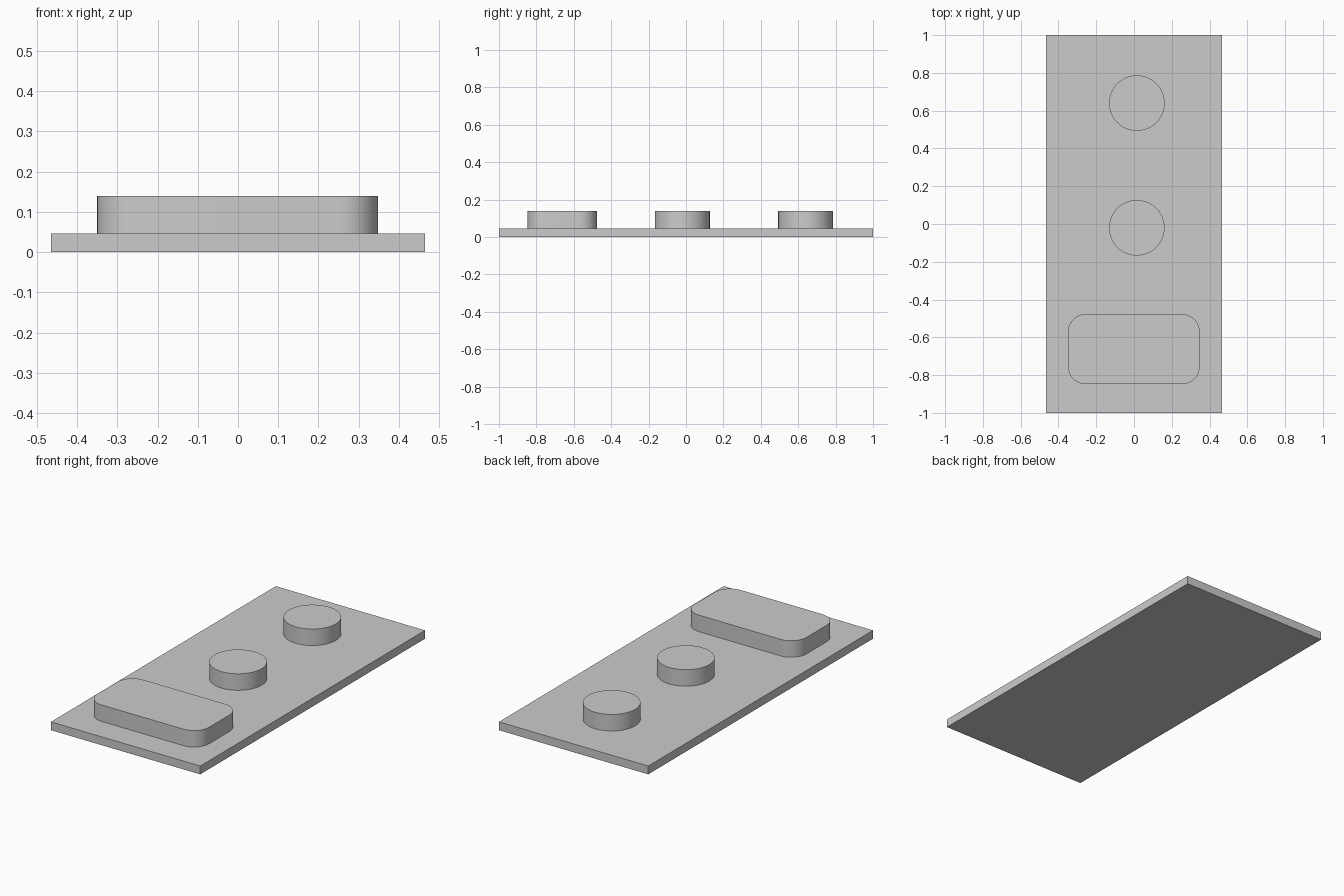
import bpy
import bmesh
from math import radians
from mathutils import Matrix

if "Cube" in bpy.data.objects:
    bpy.data.objects.remove(bpy.data.objects["Cube"], do_unlink=True)

PLATE_TOP = 0.047
BUTTON_TOP = 0.14
EMBED = 0.01  # buttons sink slightly into the plate

grey = bpy.data.materials.new("light_grey")
grey.use_nodes = True
colour = (0.6, 0.6, 0.6, 1)
grey.diffuse_color = colour
grey.node_tree.nodes["Principled BSDF"].inputs["Base Color"].default_value = colour


def finish(name, bm, smooth=False):
    mesh = bpy.data.meshes.new(name)
    bm.to_mesh(mesh)
    bm.free()
    mesh.materials.append(grey)
    obj = bpy.data.objects.new(name, mesh)
    bpy.context.collection.objects.link(obj)
    if smooth:
        bpy.ops.object.select_all(action="DESELECT")
        obj.select_set(True)
        bpy.context.view_layer.objects.active = obj
        bpy.ops.object.shade_smooth_by_angle(angle=radians(30))
    return obj


def box(name, x, y, z, corner=0):
    """Box from (min, max) ranges, with optional rounded vertical corners."""
    bm = bmesh.new()
    centre = [(a + b) / 2 for a, b in (x, y, z)]
    size = [b - a for a, b in (x, y, z)]
    bmesh.ops.create_cube(bm, size=1, matrix=Matrix.LocRotScale(centre, None, size))
    if corner:
        upright = [e for e in bm.edges
                   if abs(e.verts[0].co.z - e.verts[1].co.z) > size[2] / 2]
        bmesh.ops.bevel(bm, geom=upright, offset=corner, segments=12,
                        profile=0.5, affect="EDGES")
    return finish(name, bm, smooth=corner > 0)


def round_button(name, x, y, radius):
    bm = bmesh.new()
    bottom = PLATE_TOP - EMBED
    bmesh.ops.create_cone(bm, cap_ends=True, segments=64, radius1=radius,
                          radius2=radius, depth=BUTTON_TOP - bottom,
                          matrix=Matrix.Translation((x, y, (BUTTON_TOP + bottom) / 2)))
    return finish(name, bm, smooth=True)


# Base plate
box("base_plate", (-0.465, 0.465), (-1, 1), (0, PLATE_TOP))

# Wide rounded button at the front
box("wide_button", (-0.35, 0.348), (-0.848, -0.477),
    (PLATE_TOP - EMBED, BUTTON_TOP), corner=0.095)

# Two round buttons behind it
for name, y in (("middle_button", -0.02), ("back_button", 0.64)):
    round_button(name, 0.015, y, 0.147)
